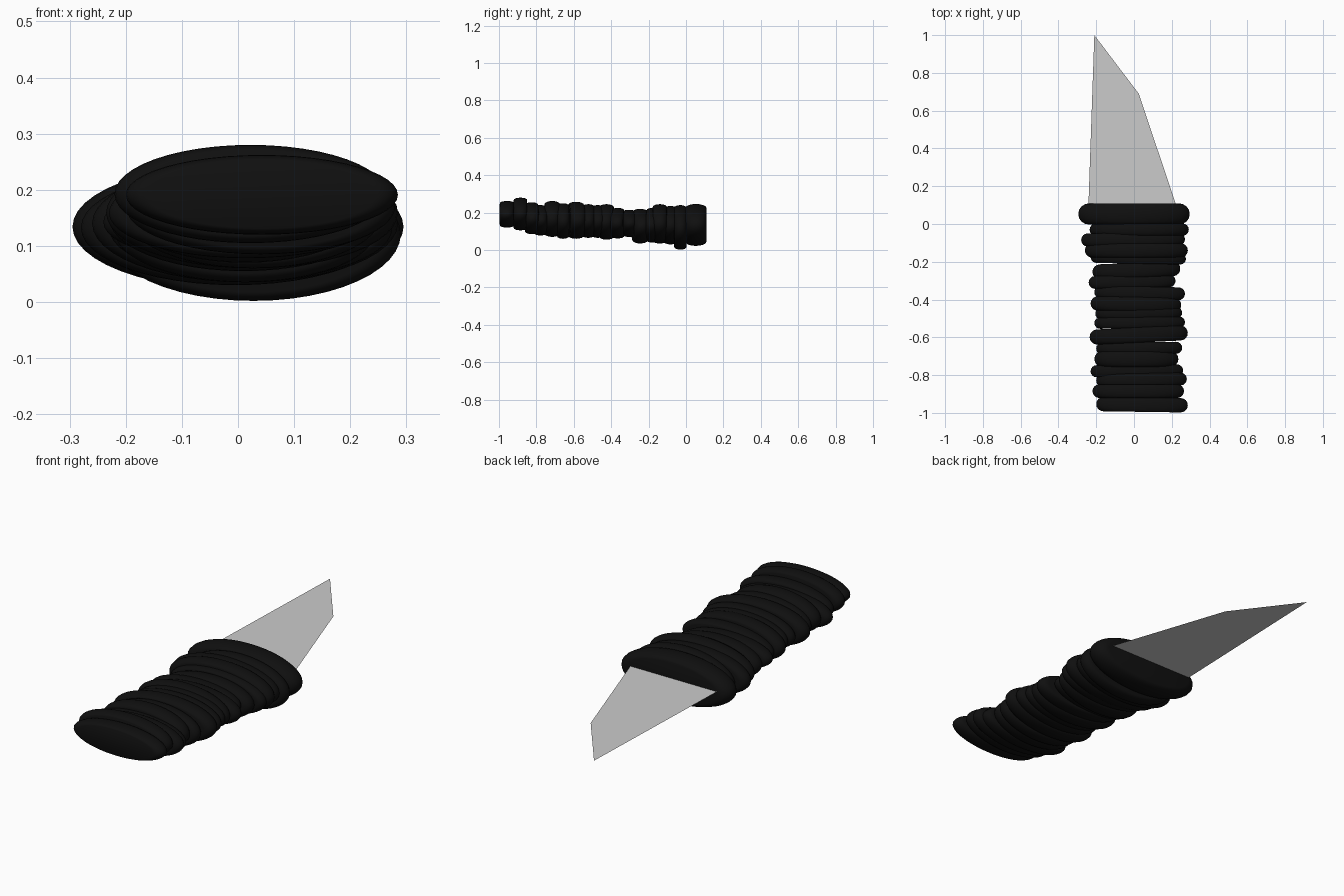
import bpy, bmesh, math
from mathutils import Vector

if "Cube" in bpy.data.objects:
    bpy.data.objects.remove(bpy.data.objects["Cube"])

dark = bpy.data.materials.new("black_wrap")
dark.diffuse_color = (0.005, 0.005, 0.005, 1)
dark.use_nodes = True
dark.node_tree.nodes["Principled BSDF"].inputs["Base Color"].default_value = dark.diffuse_color


def wrap_coil(name, xl, yl, xr, yr, zlo, zhi, h, segs=48, steps=8):
    """Flattened disc with a rounded rim, tilted to join its left and right ends."""
    a, b = math.hypot(xr - xl, yr - yl) / 2, (zhi - zlo) / 2
    k = h / a
    tilt = math.atan2(yr - yl, xr - xl)
    cx, cy, cz = (xl + xr) / 2, (yl + yr) / 2, (zlo + zhi) / 2
    bm = bmesh.new()
    loops = []
    for i in range(steps + 1):
        t = math.pi * (i / steps - 0.5)
        r, y = 1 - k + k * math.cos(t), h * math.sin(t)
        loop = []
        for j in range(segs):
            p = 2 * math.pi * j / segs
            loop.append(bm.verts.new((a * r * math.cos(p), y, b * r * math.sin(p))))
        loops.append(loop)
    for lo, hi in zip(loops, loops[1:]):
        for j in range(segs):
            n = (j + 1) % segs
            bm.faces.new((lo[j], lo[n], hi[n], hi[j]))
    bm.faces.new(loops[0])
    bm.faces.new(loops[-1])
    bmesh.ops.recalc_face_normals(bm, faces=bm.faces)
    me = bpy.data.meshes.new(name)
    bm.to_mesh(me)
    bm.free()
    me.polygons.foreach_set("use_smooth", [True] * len(me.polygons))
    ob = bpy.data.objects.new(name, me)
    ob.location = (cx, cy, cz)
    ob.rotation_euler[2] = tilt
    me.materials.append(dark)
    bpy.context.collection.objects.link(ob)


# Guard at the blade end
wrap_coil("guard", -0.295, 0.053, 0.295, 0.053, 0.022, 0.246, 0.056)

# Cord wraps down the handle: left x, y, right x, y, bottom z, top z, half thickness
coils = [
    (-.235, -.03, .29, -.03, .002, .24, .033),
    (-.28, -.085, .27, -.08, .03, .235, .035),
    (-.26, -.14, .285, -.14, .035, .245, .038),
    (-.23, -.175, .275, -.185, .04, .225, .03),
    (-.22, -.255, .245, -.235, .035, .22, .04),
    (-.24, -.31, .22, -.30, .07, .215, .034),
    (-.21, -.36, .27, -.37, .062, .225, .034),
    (-.23, -.42, .25, -.43, .055, .245, .038),
    (-.205, -.475, .255, -.47, .065, .24, .03),
    (-.21, -.525, .27, -.52, .065, .245, .03),
    (-.235, -.60, .285, -.575, .06, .258, .04),
    (-.20, -.66, .255, -.655, .06, .25, .032),
    (-.21, -.715, .235, -.715, .07, .262, .042),
    (-.23, -.78, .26, -.775, .078, .24, .032),
    (-.20, -.83, .28, -.82, .085, .255, .034),
    (-.22, -.885, .265, -.885, .105, .28, .036),
    (-.20, -.953, .285, -.96, .12, .262, .038),
]
for i, c in enumerate(coils):
    wrap_coil(f"handle_wrap_{i + 1}", *c)

# Thin flat blade, its root sunk into the guard
outline = [(-.21, 1.0), (-.243, .05), (.24, .05), (.22, .11), (.025, .69)]
me = bpy.data.meshes.new("blade")
me.from_pydata([(x, y, 0.15) for x, y in outline], [], [tuple(range(5))])
bpy.context.collection.objects.link(bpy.data.objects.new("blade", me))
